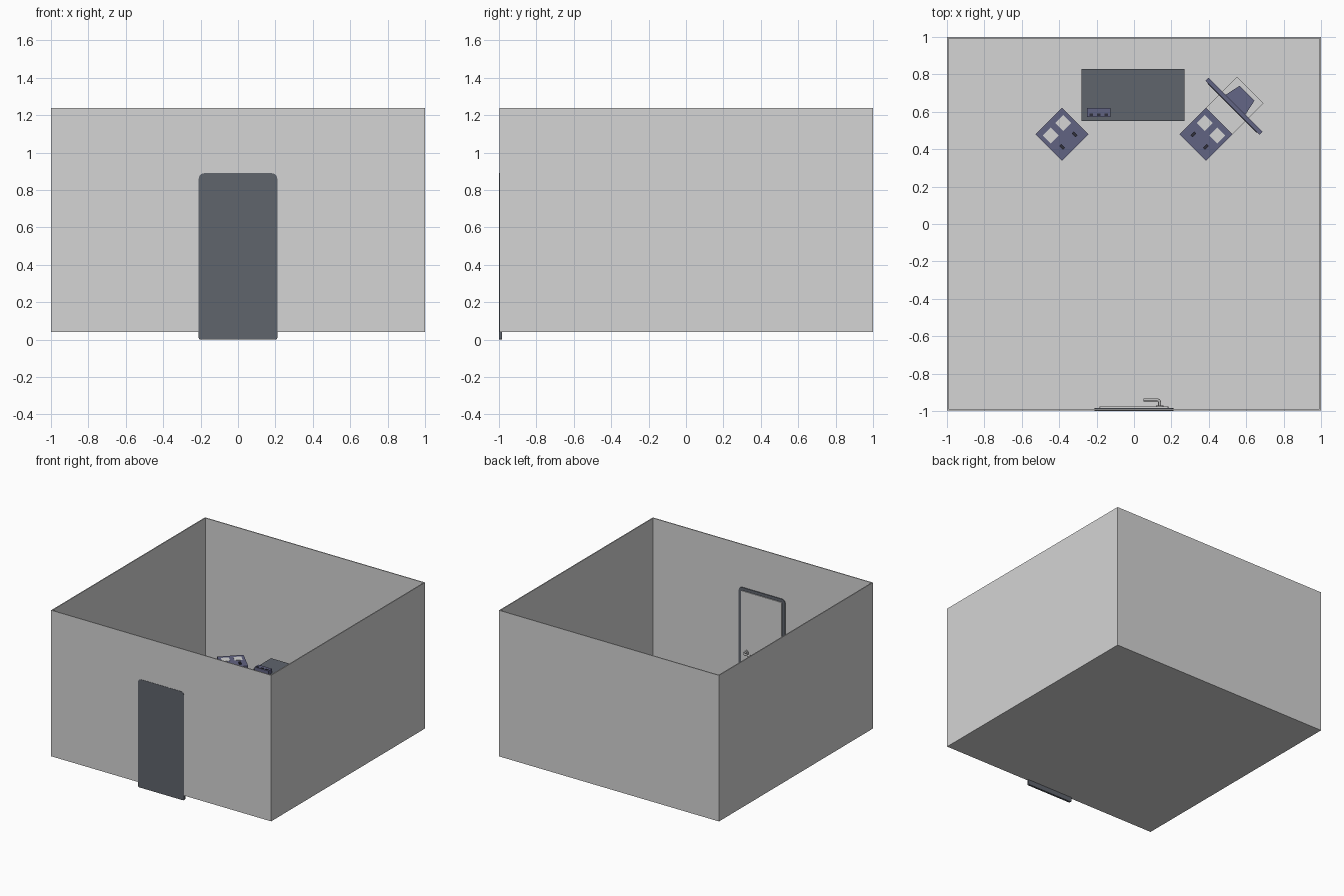
import bpy, bmesh, math
from mathutils import Matrix, Vector

if "Cube" in bpy.data.objects:
    bpy.data.objects.remove(bpy.data.objects["Cube"])


def material(name, r, g, b):
    m = bpy.data.materials.new(name)
    m.diffuse_color = (r, g, b, 1)
    m.use_nodes = True
    m.node_tree.nodes["Principled BSDF"].inputs["Base Color"].default_value = m.diffuse_color
    return m


GREY = material("wall grey", 0.66, 0.66, 0.66)
DARK = material("dark slate", 0.115, 0.128, 0.152)
SLATE = material("blue slate", 0.12, 0.125, 0.225)
BLACK = material("near black", 0.03, 0.03, 0.045)
METAL = material("light metal", 0.5, 0.5, 0.5)


def finish(name, bm, mat, frame=None):
    bmesh.ops.recalc_face_normals(bm, faces=bm.faces)
    me = bpy.data.meshes.new(name)
    bm.to_mesh(me)
    bm.free()
    me.materials.append(mat)
    ob = bpy.data.objects.new(name, me)
    bpy.context.collection.objects.link(ob)
    if frame:
        ob.matrix_world = frame
    return ob


def box(name, lo, hi, mat, frame=None, taper=1.0):
    """Box between two corners; taper shrinks the +y end."""
    bm = bmesh.new()
    bmesh.ops.create_cube(bm, size=1)
    lo, hi = Vector(lo), Vector(hi)
    mid, size = (lo + hi) / 2, hi - lo
    for v in bm.verts:
        k = taper if v.co.y > 0 else 1
        v.co = mid + Vector((v.co.x * size.x * k, v.co.y * size.y, v.co.z * size.z * k))
    return finish(name, bm, mat, frame)


def rounded_slab(name, x0, x1, z0, z1, r_top, r_bottom, y0, y1, mat):
    """Upright slab with rounded corners, extruded along y."""
    bm = bmesh.new()
    verts = []
    corners = ((x1 - r_top, z1 - r_top, r_top, 0), (x0 + r_top, z1 - r_top, r_top, 90),
               (x0 + r_bottom, z0 + r_bottom, r_bottom, 180),
               (x1 - r_bottom, z0 + r_bottom, r_bottom, 270))
    for cx, cz, r, start in corners:
        for i in range(6):
            a = math.radians(start + 18 * i)
            verts.append(bm.verts.new((cx + r * math.cos(a), y0, cz + r * math.sin(a))))
    f = bm.faces.new(verts)
    ext = bmesh.ops.extrude_face_region(bm, geom=[f])
    bmesh.ops.translate(bm, vec=(0, y1 - y0, 0),
                        verts=[g for g in ext["geom"] if isinstance(g, bmesh.types.BMVert)])
    return finish(name, bm, mat)


# Room: floor slab and four thin walls, open on top
F, T, H = 0.055, 0.008, 1.24
box("floor", (-1, -0.998, 0.04), (1, 1, F), GREY)
box("front_wall", (-1, -0.998, F), (1, -0.998 + T, H), GREY)
box("back_wall", (-1, 1 - T, F), (1, 1, H), GREY)
for s, side in ((-1, "left"), (1, "right")):
    a, b = sorted((s, s * (1 - T)))
    box(side + "_wall", (a, -0.99, F), (b, 1 - T, H), GREY)

# Door: dark surround, light inner leaf, lever handle
rounded_slab("door_surround", -0.21, 0.21, 0.0, 0.89, 0.03, 0.01, -1.0, -0.984, DARK)
rounded_slab("door_leaf", -0.185, 0.185, F, 0.865, 0.012, 0.004, -0.986, -0.977, GREY)
cu = bpy.data.curves.new("door_handle", "CURVE")
cu.dimensions = "3D"
cu.bevel_depth = 0.008
cu.bevel_resolution = 2
cu.use_fill_caps = True
path = [(0.137, -0.98, 0.37), (0.137, -0.953, 0.37), (0.134, -0.944, 0.37),
        (0.125, -0.94, 0.37), (0.05, -0.94, 0.37)]
sp = cu.splines.new("POLY")
sp.points.add(len(path) - 1)
for p, co in zip(sp.points, path):
    p.co = (*co, 1)
cu.materials.append(METAL)
bpy.context.collection.objects.link(bpy.data.objects.new("door_handle", cu))
bm = bmesh.new()
bmesh.ops.create_cone(bm, cap_ends=True, segments=20, radius1=0.02, radius2=0.02, depth=0.006)
finish("handle_rose", bm, METAL,
       Matrix.Translation((0.137, -0.974, 0.37)) @ Matrix.Rotation(math.pi / 2, 4, "X"))

# Central desk: top and side panels
box("desk_top", (-0.28, 0.55, 0.315), (0.27, 0.83, 0.34), DARK)
for i, x in enumerate((-0.27, 0.235)):
    box(f"desk_side_{i}", (x, 0.56, F), (x + 0.025, 0.82, 0.315), DARK)

# Small control unit on the desk
box("control_unit", (-0.25, 0.572, 0.34), (-0.125, 0.62, 0.375), SLATE)
for i in range(3):
    x = -0.228 + i * 0.04
    box(f"control_key_{i}", (x - 0.01, 0.578, 0.375), (x + 0.01, 0.592, 0.379), BLACK)

# Two angled consoles; local +y points to the rear of each console
frames = {}
for s, side in ((-1, "left"), (1, "right")):
    fr = Matrix.Translation((s * 0.385, 0.48, 0)) @ Matrix.Rotation(-s * math.pi / 4, 4, "Z")
    frames[side] = fr
    box(side + "_console_body", (-0.085, -0.085, F), (0.085, 0.085, 0.39), SLATE, fr)
    box(side + "_console_top", (-0.1, -0.1, 0.39), (0.1, 0.1, 0.42), SLATE, fr)
    for i, x in enumerate((-0.047, 0.047)):
        box(f"{side}_console_pad_{i}", (x - 0.03, 0.008, 0.42), (x + 0.03, 0.068, 0.423), GREY, fr)
        box(f"{side}_console_lever_{i}", (x - 0.008, -0.063, 0.42), (x + 0.008, -0.035, 0.432), BLACK, fr)

# Monitor on a light stand behind the right console
fr = frames["right"]
box("monitor_stand", (-0.1, 0.1, F), (0.1, 0.335, 0.32), GREY, fr)
box("monitor_neck", (-0.05, 0.2, 0.32), (0.05, 0.26, 0.36), SLATE, fr)
box("monitor_panel", (-0.205, 0.2, 0.35), (0.205, 0.222, 0.63), SLATE, fr)
box("monitor_screen", (-0.185, 0.196, 0.37), (0.185, 0.2, 0.61), BLACK, fr)
box("monitor_housing", (-0.075, 0.222, 0.4), (0.075, 0.31, 0.56), SLATE, fr, 0.75)
